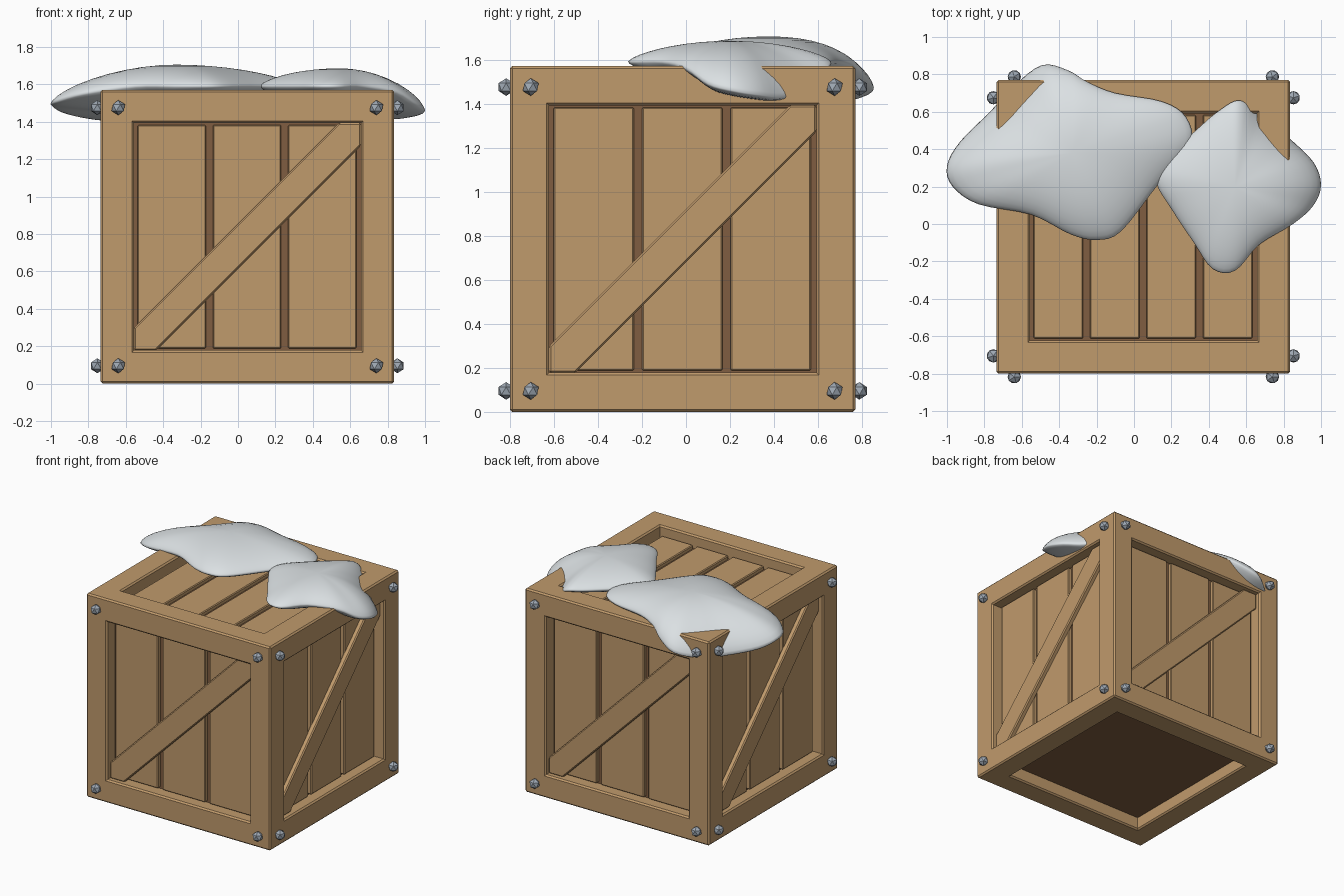
import bpy, bmesh, math
from mathutils import Vector, Matrix

cube = bpy.data.objects.get("Cube")
if cube:
    bpy.data.objects.remove(cube, do_unlink=True)


def material(name, rgb, rough=0.8):
    m = bpy.data.materials.new(name)
    m.use_nodes = True
    m.diffuse_color = (*rgb, 1)
    node = m.node_tree.nodes["Principled BSDF"]
    node.inputs["Base Color"].default_value = (*rgb, 1)
    node.inputs["Roughness"].default_value = rough
    return m


WOOD = material("wood", (0.53, 0.325, 0.15))
DARK = material("dark_wood", (0.215, 0.11, 0.052))
STEEL = material("bolt_steel", (0.35, 0.4, 0.46))
SNOW = material("snow", (0.71, 0.75, 0.77))

HALF = 0.785      # half the crate side
OPEN = 0.607      # half the panel opening
RECESS = 0.1      # depth of the opening
CENTRE = Vector((0.05, -0.015, HALF))
AT_CENTRE = Matrix.Translation(CENTRE)
SIDES = {name: AT_CENTRE @ Matrix.Rotation(k * math.pi / 2, 4, "Z")
         for k, name in enumerate(("front", "left", "back", "right"))}
TOP = AT_CENTRE @ Matrix.Rotation(-math.pi / 2, 4, "X")


def finish(name, bm, mats, matrix=Matrix()):
    bmesh.ops.recalc_face_normals(bm, faces=bm.faces[:])
    mesh = bpy.data.meshes.new(name)
    bm.to_mesh(mesh)
    bm.free()
    for m in mats:
        mesh.materials.append(m)
    obj = bpy.data.objects.new(name, mesh)
    obj.matrix_world = matrix
    bpy.context.collection.objects.link(obj)
    return obj


# A bevelled board lying in a face of the crate, between two depths
def board(name, outline, inner, outer, matrix, bevel):
    bm = bmesh.new()
    base = bm.faces.new([bm.verts.new((u, inner - HALF, v)) for u, v in outline])
    new = bmesh.ops.extrude_face_region(bm, geom=[base])["geom"]
    verts = [g for g in new if isinstance(g, bmesh.types.BMVert)]
    bmesh.ops.translate(bm, vec=(0, outer - inner, 0), verts=verts)
    obj = finish(name, bm, [WOOD], matrix)
    mod = obj.modifiers.new("bevel", "BEVEL")
    mod.width, mod.segments = bevel, 1


# Crate frame: cube with a recessed opening in every face, dark floors
bm = bmesh.new()
bmesh.ops.create_cube(bm, size=2 * HALF)
faces = bm.faces[:]
bmesh.ops.inset_individual(bm, faces=faces, thickness=HALF - OPEN, use_even_offset=True)
floors = bmesh.ops.extrude_discrete_faces(bm, faces=faces)["faces"]
for f in floors:
    f.material_index = 1
    bmesh.ops.translate(bm, vec=-f.calc_center_median().normalized() * RECESS,
                        verts=f.verts[:])
bmesh.ops.recalc_face_normals(bm, faces=bm.faces[:])
edges = [e for e in bm.edges if e.is_convex and e.calc_face_angle(0) > 0.5]
bmesh.ops.bevel(bm, geom=edges, offset=0.011, segments=1, affect="EDGES")
finish("crate_frame", bm, [WOOD, DARK], AT_CENTRE)


# Slats on the four sides and the top
def slats(side, matrix, count):
    lo, hi, gap, tall = -0.587, 0.583, 0.037, 0.598
    width = (hi - lo - gap * (count - 1)) / count
    for i in range(count):
        a = lo + i * (width + gap)
        b = a + width
        board(f"{side}_slat_{i + 1}", [(a, -tall), (b, -tall), (b, tall), (a, tall)],
              RECESS + 0.005, 0.07, matrix, 0.006)


slats("top", TOP, 4)
w = OPEN - 0.12
brace = [(-OPEN, -OPEN), (-w, -OPEN), (OPEN, w), (OPEN, OPEN), (w, OPEN), (-OPEN, -w)]
for side, matrix in SIDES.items():
    slats(side, matrix, 3)
    # Diagonal brace over the slats
    board(f"{side}_brace", brace, 0.08, 0.035, matrix, 0.008)
    # Faceted bolts at the four corners
    bm = bmesh.new()
    for u in (-0.69, 0.69):
        for v in (-0.69, 0.69):
            bmesh.ops.create_icosphere(bm, subdivisions=1, radius=0.04,
                                       matrix=Matrix.Translation((u, -HALF - 0.017, v)))
    finish(f"{side}_bolts", bm, [STEEL], matrix)


# Closed smooth curve through rim points
def smooth_loop(points, steps):
    pts = [Vector(p) for p in points]
    n, out = len(pts), []
    for i in range(n):
        a, b, c, d = (pts[(i + j) % n] for j in (-1, 0, 1, 2))
        for s in range(steps):
            t = s / steps
            out.append(b + (c - a) * (t / 2) + (a * 2 - b * 5 + c * 4 - d) * (t * t / 2)
                       + (b * 3 - a - c * 3 + d) * (t ** 3 / 2))
    return out


# Snow patch: domed top and rounded underside sharing one drooping rim
def snow_patch(name, centre, peak, rim_points, rings=10):
    rim = smooth_loop(rim_points, 4)
    n = len(rim)
    mid = Vector(centre)
    arms = [p.xy - mid for p in rim]
    mean = sum(a.length for a in arms) / n
    bm = bmesh.new()
    edge = [bm.verts.new(p) for p in rim]

    def shell(height):
        previous = edge
        for k in range(1, rings):
            r = math.cos(k / rings * math.pi / 2)
            ring = []
            for p, arm in zip(rim, arms):
                # inner rings grow rounder towards the middle
                reach = arm.length + (mean - arm.length) * (1 - r) * 0.6
                ring.append(bm.verts.new((*(mid + arm.normalized() * reach * r),
                                          height(p.z, r))))
            for i in range(n):
                j = (i + 1) % n
                bm.faces.new((previous[i], previous[j], ring[j], ring[i]))
            previous = ring
        tip = bm.verts.new((*centre, height(1.5, 0)))
        for i in range(n):
            bm.faces.new((previous[i], previous[(i + 1) % n], tip))

    shell(lambda z, r: z + (peak - z) * (1 - r * r) ** 0.68)
    shell(lambda z, r: z + (1.5 - z) * (1 - r) - 0.05 * math.sqrt(1 - r * r))
    for f in bm.faces:
        f.smooth = True
    finish(name, bm, [SNOW])


snow_patch("large_snow_patch", (-0.33, 0.38), 1.705, [
    (-0.49, 0.85, 1.46), (-0.35, 0.82, 1.52), (-0.25, 0.76, 1.57), (-0.1, 0.7, 1.59),
    (0.15, 0.655, 1.59), (0.28, 0.57, 1.59), (0.3, 0.42, 1.59), (0.12, 0.2, 1.59),
    (-0.07, -0.04, 1.59), (-0.2, -0.085, 1.59), (-0.34, -0.055, 1.59),
    (-0.55, 0.05, 1.59), (-0.83, 0.105, 1.55), (-0.97, 0.2, 1.51), (-1, 0.31, 1.49),
    (-0.93, 0.44, 1.45), (-0.77, 0.6, 1.42), (-0.64, 0.74, 1.42)])

snow_patch("small_snow_patch", (0.54, 0.2), 1.685, [
    (0.57, 0.66, 1.58), (0.46, 0.61, 1.59), (0.33, 0.5, 1.59), (0.15, 0.33, 1.59),
    (0.12, 0.22, 1.59), (0.2, 0.08, 1.59), (0.32, -0.1, 1.59), (0.42, -0.24, 1.59),
    (0.54, -0.25, 1.59), (0.67, -0.11, 1.59), (0.85, 0, 1.56), (0.96, 0.1, 1.49),
    (1, 0.21, 1.46), (0.96, 0.33, 1.44), (0.84, 0.45, 1.43), (0.7, 0.57, 1.48)])
